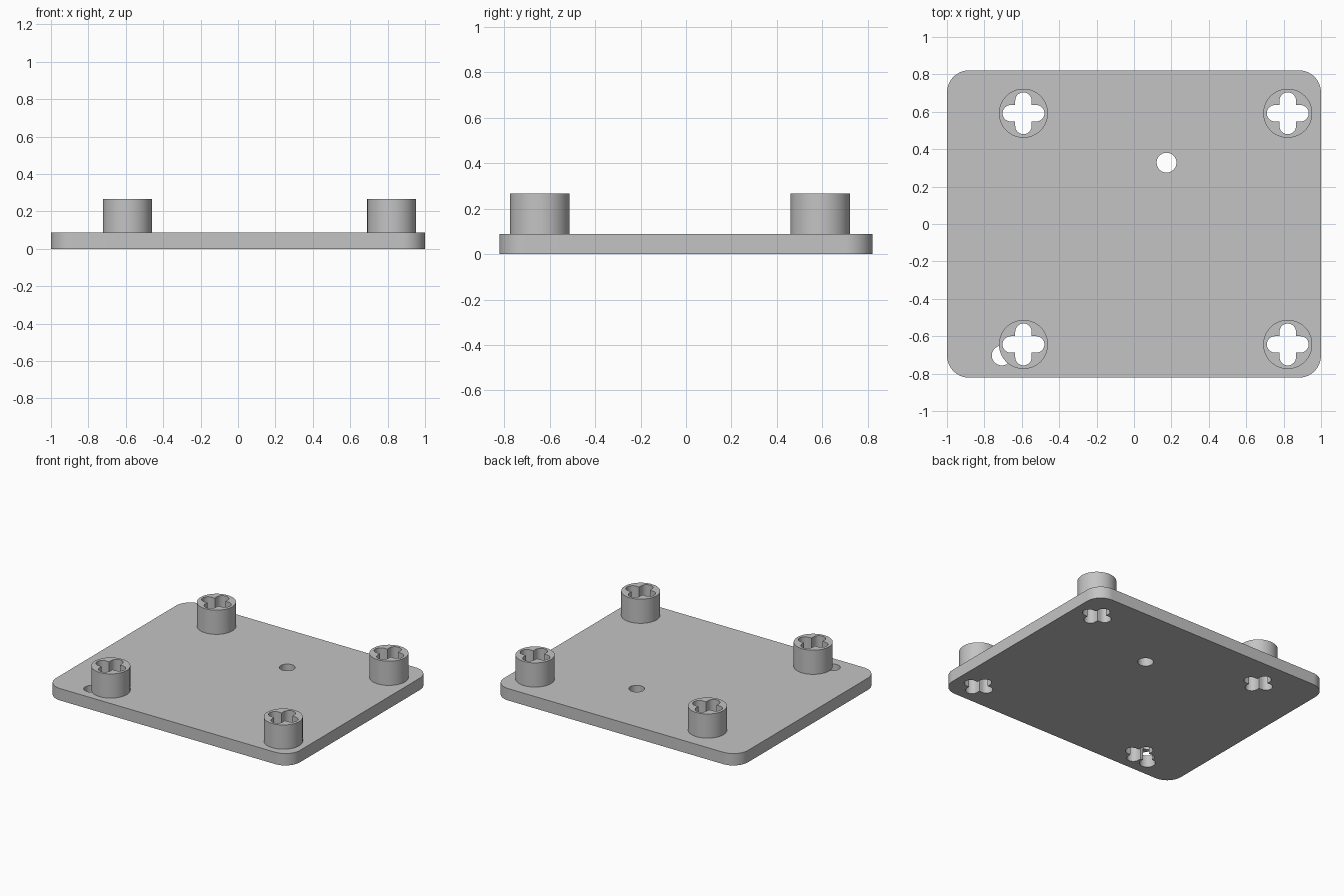
import bpy, bmesh
from math import cos, sin, pi

if "Cube" in bpy.data.objects:
    bpy.data.objects.remove(bpy.data.objects["Cube"], do_unlink=True)

PLATE_TOP, BOSS_TOP = 0.088, 0.267
HALF_X, HALF_Y, CORNER = 1.0, 0.822, 0.12
BOSS_R, LOBE_R, LOBE_OFFSET, HOLE_R = 0.131, 0.044, 0.068, 0.053
BOSSES = {
    "front_right": (-0.591, -0.644), "front_left": (0.822, -0.644),
    "back_right": (-0.591, 0.592), "back_left": (0.822, 0.592),
}
HOLES = {"centre": (0.174, 0.328), "corner": (-0.707, -0.703)}

grey = bpy.data.materials.new("plain grey")
grey.use_nodes = True
colour = (0.55, 0.55, 0.55, 1)
grey.diffuse_color = colour
grey.node_tree.nodes["Principled BSDF"].inputs["Base Color"].default_value = colour


def arc(cx, cy, r, start, end, steps):
    angles = [start + (end - start) * i / steps for i in range(steps + 1)]
    return [(cx + r * cos(a), cy + r * sin(a)) for a in angles]


def circle(cx, cy, r):
    return arc(cx, cy, r, 0, 2 * pi, 64)[:-1]


def rounded_rectangle(hx, hy, r):
    points = []
    for i, (sx, sy) in enumerate([(1, 1), (-1, 1), (-1, -1), (1, -1)]):
        points += arc(sx * (hx - r), sy * (hy - r), r, i * pi / 2, (i + 1) * pi / 2, 16)
    return points


def cross(cx, cy):
    # Four round-ended arms meeting at square inner corners
    points = []
    for i in range(4):
        a = i * pi / 2
        points += arc(cx + LOBE_OFFSET * cos(a), cy + LOBE_OFFSET * sin(a),
                      LOBE_R, a - pi / 2, a + pi / 2, 16)
        d = a + pi / 4
        points.append((cx + LOBE_R * 2 ** 0.5 * cos(d), cy + LOBE_R * 2 ** 0.5 * sin(d)))
    return points


def prism(name, outline, z0, z1):
    bm = bmesh.new()
    base = bm.faces.new([bm.verts.new((x, y, z0)) for x, y in outline])
    top = bmesh.ops.extrude_face_region(bm, geom=[base])["geom"]
    bmesh.ops.translate(bm, vec=(0, 0, z1 - z0),
                        verts=[v for v in top if isinstance(v, bmesh.types.BMVert)])
    bmesh.ops.recalc_face_normals(bm, faces=bm.faces)
    mesh = bpy.data.meshes.new(name)
    bm.to_mesh(mesh)
    bm.free()
    mesh.materials.append(grey)
    obj = bpy.data.objects.new(name, mesh)
    bpy.context.collection.objects.link(obj)
    return obj


def activate(obj):
    bpy.ops.object.select_all(action="DESELECT")
    obj.select_set(True)
    bpy.context.view_layer.objects.active = obj


def cut(obj, outline):
    cutter = prism("cutter", outline, -0.1, BOSS_TOP + 0.1)
    cutter.hide_render = True
    mod = obj.modifiers.new("cut", "BOOLEAN")
    mod.operation, mod.solver, mod.object = "DIFFERENCE", "EXACT", cutter
    activate(obj)
    bpy.ops.object.modifier_apply(modifier=mod.name)
    bpy.data.objects.remove(cutter, do_unlink=True)


# Base plate with cross sockets and two round holes
plate = prism("base_plate", rounded_rectangle(HALF_X, HALF_Y, CORNER), 0, PLATE_TOP)
for x, y in BOSSES.values():
    cut(plate, cross(x, y))
for x, y in HOLES.values():
    cut(plate, circle(x, y, HOLE_R))
parts = [plate]

# Round bosses with cross sockets right through
for place, (x, y) in BOSSES.items():
    boss = prism(place + "_boss", circle(x, y, BOSS_R), PLATE_TOP, BOSS_TOP)
    cut(boss, cross(x, y))
    parts.append(boss)

for part in parts:
    activate(part)
    bpy.ops.object.shade_smooth_by_angle(angle=pi / 6)
